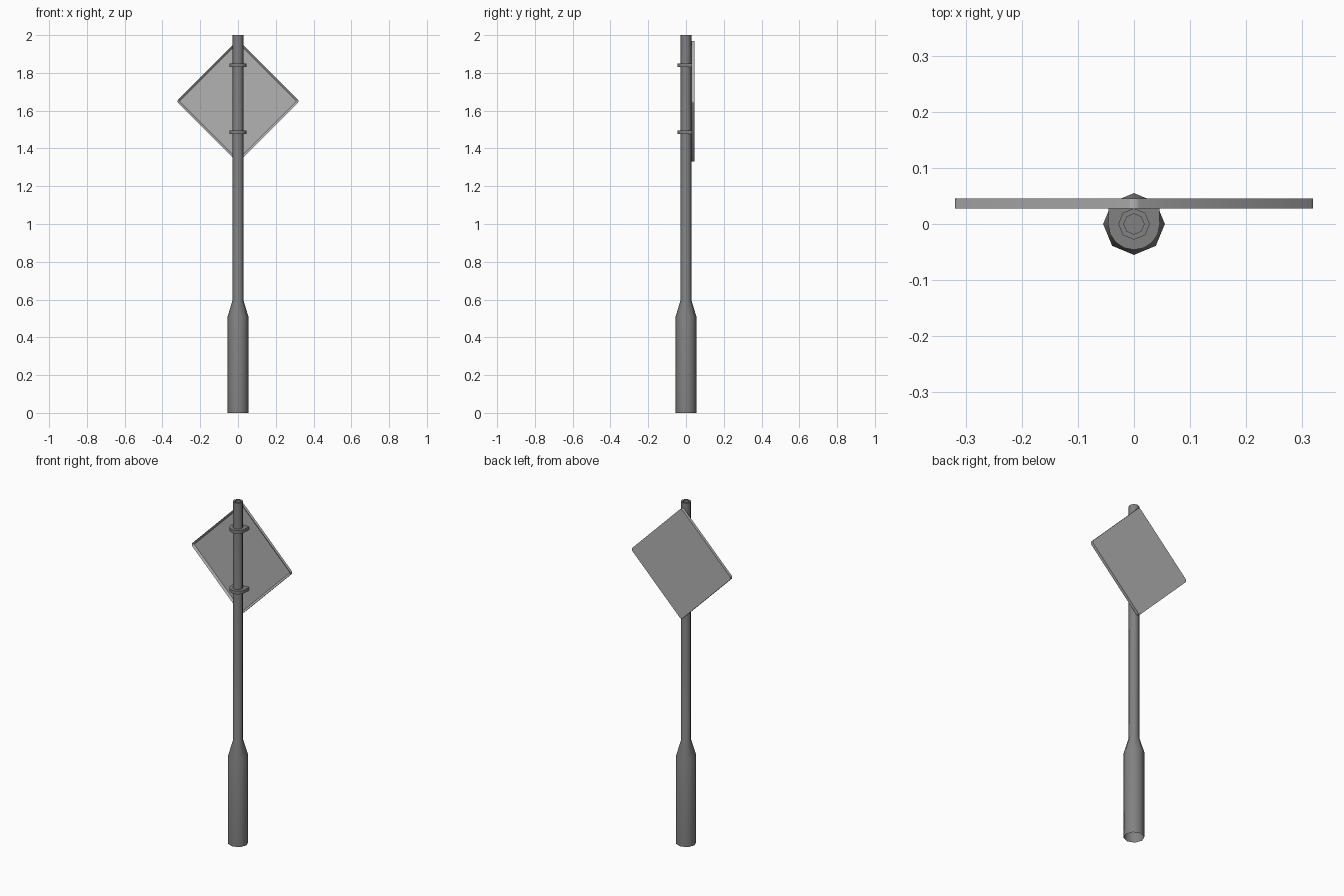
import bpy, bmesh, math
from mathutils import Matrix

if "Cube" in bpy.data.objects:
    bpy.data.objects.remove(bpy.data.objects["Cube"])


def material(name, value):
    m = bpy.data.materials.new(name)
    m.diffuse_color = (value, value, value, 1)
    m.use_nodes = True
    m.node_tree.nodes["Principled BSDF"].inputs["Base Color"].default_value = m.diffuse_color
    return m


dark = material("dark grey metal", 0.22)
light = material("light grey metal", 0.45)


def finish(name, bm, mat, smooth=None):
    mesh = bpy.data.meshes.new(name)
    bm.to_mesh(mesh)
    bm.free()
    mesh.materials.append(mat)
    ob = bpy.data.objects.new(name, mesh)
    bpy.context.collection.objects.link(ob)
    if smooth:
        bpy.ops.object.select_all(action='DESELECT')
        ob.select_set(True)
        bpy.context.view_layer.objects.active = ob
        bpy.ops.object.shade_smooth_by_angle(angle=math.radians(smooth))
    return ob


# Eight-sided post: wide sleeve, tapered collar, slim pole, recessed cap
bm = bmesh.new()
profile = [(0.055, 0), (0.055, 0.51), (0.028, 0.6), (0.028, 2.0),
           (0.018, 2.0), (0.018, 1.985)]
rings = [[bm.verts.new((r * math.cos(i * math.pi / 4),
                        r * math.sin(i * math.pi / 4), z)) for i in range(8)]
         for r, z in profile]
for a, b in zip(rings, rings[1:]):
    for i in range(8):
        j = (i + 1) % 8
        bm.faces.new((a[i], a[j], b[j], b[i]))
bm.faces.new(rings[-1])
finish("post", bm, dark, 50)

# Diamond sign panel with rounded corners and a raised rim on its front side
bm = bmesh.new()
HALF, RADIUS = 0.23, 0.014
outline = []
for k in range(4):
    corner = math.pi / 4 + k * math.pi / 2
    cx = (HALF - RADIUS) * math.copysign(1, math.cos(corner))
    cy = (HALF - RADIUS) * math.copysign(1, math.sin(corner))
    for s in (-1, -1 / 3, 1 / 3, 1):
        a = corner + s * math.pi / 4
        outline.append(bm.verts.new((cx + RADIUS * math.cos(a),
                                     cy + RADIUS * math.sin(a), 0.0)))
face = bm.faces.new(outline)
ext = bmesh.ops.extrude_face_region(bm, geom=[face])
bmesh.ops.translate(bm, vec=(0, 0, 0.017),
                    verts=[v for v in ext["geom"] if isinstance(v, bmesh.types.BMVert)])
front = next(f for f in ext["geom"] if isinstance(f, bmesh.types.BMFace))
bmesh.ops.inset_region(bm, faces=[front], thickness=0.011)
bmesh.ops.translate(bm, vec=(0, 0, -0.010), verts=front.verts)
bmesh.ops.recalc_face_normals(bm, faces=bm.faces)
bm.transform(Matrix.Translation((0, 0.045, 1.65)) @ Matrix.Rotation(math.pi / 2, 4, 'X')
             @ Matrix.Rotation(math.pi / 4, 4, 'Z'))
finish("sign_panel", bm, light, 35)

# Two U-shaped clamps joining the panel to the pole
for name, z in (("upper_clamp", 1.84), ("lower_clamp", 1.485)):
    bm = bmesh.new()
    pts = [(-0.045, 0.037)]
    pts += [(0.046 * math.cos(a), 0.046 * math.sin(a))
            for a in (math.pi + i * math.pi / 8 for i in range(9))]
    pts += [(0.045, 0.037)]
    face = bm.faces.new([bm.verts.new((x, y, z - 0.009)) for x, y in pts])
    ext = bmesh.ops.extrude_face_region(bm, geom=[face])
    bmesh.ops.translate(bm, vec=(0, 0, 0.018),
                        verts=[v for v in ext["geom"] if isinstance(v, bmesh.types.BMVert)])
    bmesh.ops.recalc_face_normals(bm, faces=bm.faces)
    finish(name, bm, dark, 35)
